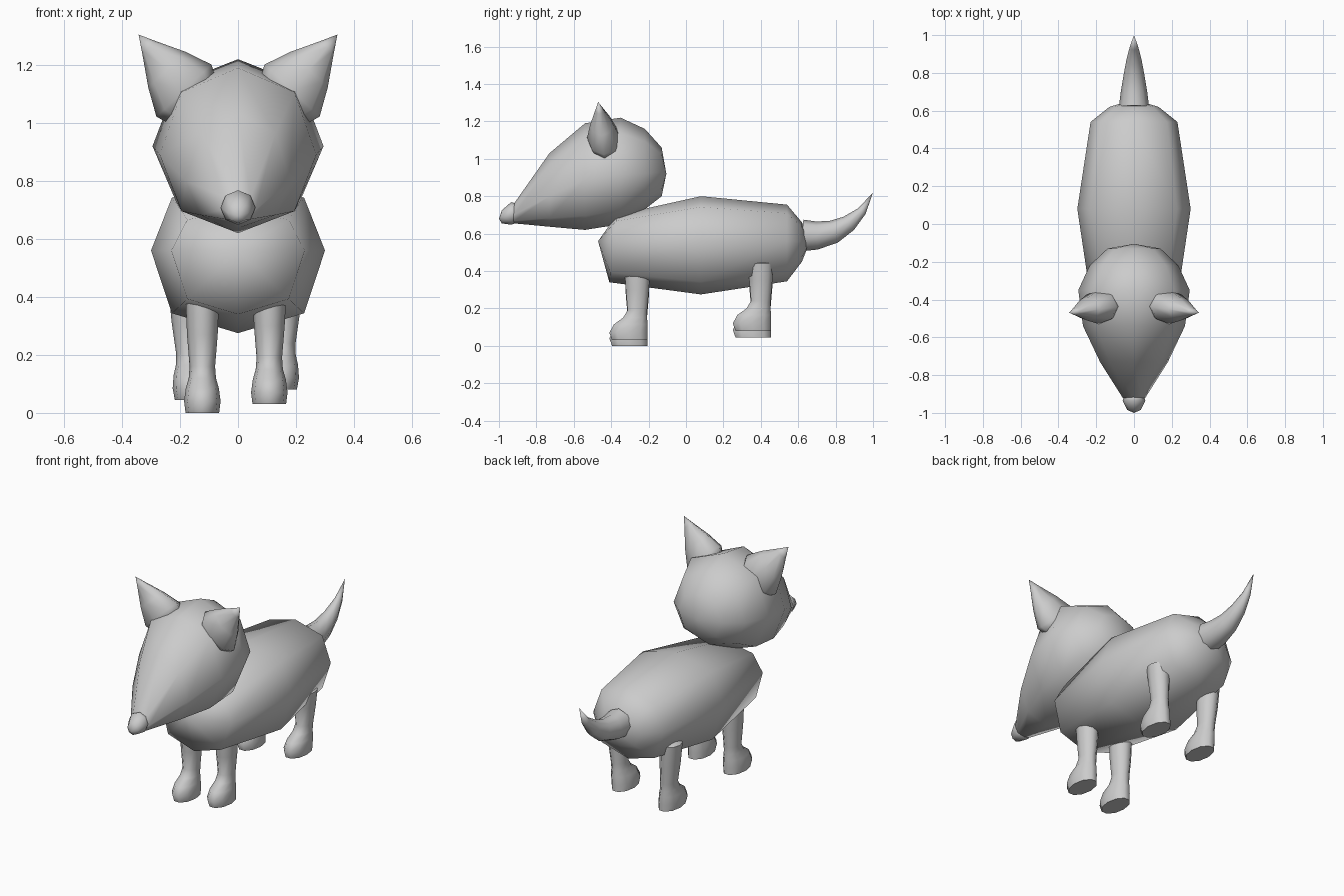
import bpy, bmesh, math
from mathutils import Vector

if "Cube" in bpy.data.objects:
    bpy.data.objects.remove(bpy.data.objects["Cube"])

grey = bpy.data.materials.new("plain grey")
grey.use_nodes = True
grey.diffuse_color = (0.6, 0.6, 0.6, 1)
grey.node_tree.nodes["Principled BSDF"].inputs["Base Color"].default_value = (0.6, 0.6, 0.6, 1)


def loft(name, rings, angle=85, tip_start=None, tip_end=None):
    """Skin rings of points; each end closes on a tip point or a flat cap."""
    bm = bmesh.new()
    rows = [[bm.verts.new(p) for p in ring] for ring in rings]
    n = len(rows[0])
    for a, b in zip(rows, rows[1:]):
        for i in range(n):
            j = (i + 1) % n
            bm.faces.new((a[i], a[j], b[j], b[i]))
    for row, tip in ((rows[0], tip_start), (rows[-1], tip_end)):
        if tip is None:
            bm.faces.new(row)
        else:
            t = bm.verts.new(tip)
            for i in range(n):
                bm.faces.new((row[i], row[(i + 1) % n], t))
    bmesh.ops.recalc_face_normals(bm, faces=bm.faces)
    mesh = bpy.data.meshes.new(name)
    bm.to_mesh(mesh)
    bm.free()
    mesh.materials.append(grey)
    ob = bpy.data.objects.new(name, mesh)
    bpy.context.collection.objects.link(ob)
    bpy.ops.object.select_all(action="DESELECT")
    ob.select_set(True)
    bpy.context.view_layer.objects.active = ob
    bpy.ops.object.shade_smooth_by_angle(angle=math.radians(angle))
    return ob


def cross_section(y, half, mid, top, low, corner=0.76, lean=0):
    """Eight-sided slice with its widest point at height mid."""
    pts = []
    for i in range(8):
        c, s = math.cos(i * math.pi / 4), math.sin(i * math.pi / 4)
        if i % 2:
            c, s = math.copysign(corner, c), math.copysign(corner, s)
        z = mid + s * (top - mid if s > 0 else mid - low)
        pts.append((half * c, y + lean * s, z))
    return pts


def oval(center, u, v, n=8):
    center, u, v = Vector(center), Vector(u), Vector(v)
    return [center + u * math.cos(2 * math.pi * i / n) + v * math.sin(2 * math.pi * i / n)
            for i in range(n)]


# Body
loft("body", [cross_section(-0.39, 0.23, 0.56, 0.70, 0.34, lean=0.02),
              cross_section(0.08, 0.30, 0.56, 0.80, 0.275),
              cross_section(0.54, 0.23, 0.56, 0.755, 0.345),
              cross_section(0.62, 0.13, 0.56, 0.66, 0.45)],
     tip_start=(0, -0.47, 0.56), tip_end=(0, 0.66, 0.55))

# Head, from the muzzle back to the skull
head = [(-0.92, 0.06, 0.70, 0.76, 0.655), (-0.73, 0.18, 0.80, 1.03, 0.637),
        (-0.54, 0.27, 0.89, 1.19, 0.62), (-0.35, 0.295, 0.92, 1.22, 0.65),
        (-0.22, 0.235, 0.92, 1.16, 0.73), (-0.13, 0.14, 0.93, 1.06, 0.80)]
loft("head", [cross_section(*r, corner=0.72) for r in head],
     tip_start=(0, -0.95, 0.70), tip_end=(0, -0.105, 0.92))

# Nose
loft("nose", [oval((0, y, z), (r, 0, 0), (0, 0, r)) for y, z, r in
              [(-0.90, 0.71, 0.05), (-0.935, 0.708, 0.06), (-0.985, 0.69, 0.035)]],
     tip_end=(0, -1.0, 0.68))

# Ears
for name, side in (("left_ear", 1), ("right_ear", -1)):
    base, tip = Vector((side * 0.165, -0.435, 1.085)), Vector((side * 0.343, -0.47, 1.305))
    rings = [oval(base.lerp(tip, t), (side * 0.095 * w, 0, -0.09 * w), (0, 0.09 * w, 0))
             for t, w in ((-0.1, 0.8), (0.12, 1.0), (0.45, 0.68), (0.8, 0.24))]
    loft(name, rings, tip_end=tip)

# Legs with feet: height, back edge, front edge, half width, all from the heel
profile = [(0.0, 0.0, -0.20, 0.058), (0.04, 0.0, -0.215, 0.063),
           (0.085, 0.0, -0.19, 0.057), (0.12, -0.005, -0.14, 0.047),
           (0.16, -0.005, -0.115, 0.044), (0.27, 0.005, -0.125, 0.053)]


def leg(name, x, heel, z, height, splay):
    rings = []
    for h, back, front, w in profile + [(height, 0.01, -0.13, 0.057)]:
        rings.append(oval((x + splay * h, heel + (back + front) / 2, z + h),
                          (w, 0, 0), (0, (back - front) / 2, 0), 10))
    top = Vector((x + splay * height, heel - 0.05, z + height + 0.03))
    loft(name, rings, angle=60, tip_end=top)


leg("front_right_leg", -0.123, -0.20, 0.0, 0.38, 0)
leg("front_left_leg", 0.108, -0.20, 0.03, 0.35, 0)
leg("back_right_leg", -0.160, 0.46, 0.045, 0.39, -0.06)
leg("back_left_leg", 0.145, 0.46, 0.08, 0.36, 0.06)

# Tail: centre y and z, half width, half thickness, slope angle
tail = [(0.62, 0.59, 0.08, 0.085, -5), (0.70, 0.59, 0.07, 0.075, 3),
        (0.79, 0.61, 0.055, 0.062, 20), (0.87, 0.655, 0.04, 0.045, 38),
        (0.94, 0.72, 0.022, 0.025, 52)]
rings = []
for y, z, w, t, a in tail:
    a = math.radians(a)
    rings.append(oval((0, y, z), (w, 0, 0), (0, -t * math.sin(a), t * math.cos(a))))
loft("tail", rings, tip_end=(0, 1.0, 0.82))
